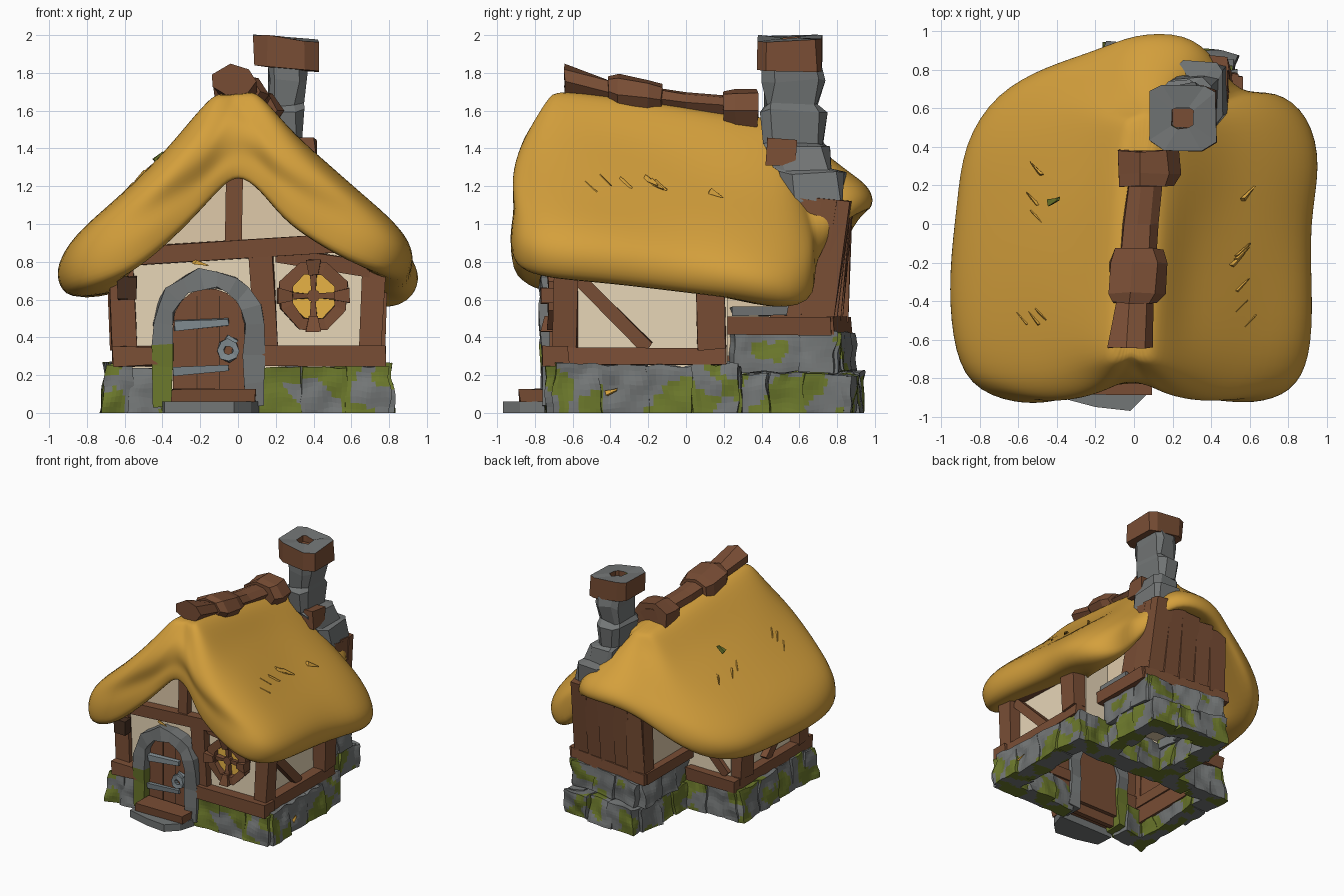
import bpy, bmesh, math, random
from mathutils import Vector, noise

random.seed(7)
if "Cube" in bpy.data.objects:
    bpy.data.objects.remove(bpy.data.objects["Cube"])


def material(name, r, g, b):
    m = bpy.data.materials.new(name)
    m.use_nodes = True
    m.diffuse_color = (r, g, b, 1)
    bsdf = next(n for n in m.node_tree.nodes if n.type == 'BSDF_PRINCIPLED')
    bsdf.inputs["Base Color"].default_value = (r, g, b, 1)
    return m


thatch = material("straw thatch", .66, .35, .045)
timber = material("brown timber", .19, .075, .035)
dark = material("dark wood", .06, .028, .015)
stone = material("grey stone", .17, .18, .18)
moss = material("green moss", .15, .19, .025)
plaster = material("cream plaster", .86, .72, .51)
gable_plaster = material("shaded cream plaster", .74, .59, .4)
iron = material("blue grey iron", .21, .25, .27)
glow = material("amber glass", .8, .45, .06)

FRONT, SIDE = Vector((0, -1, 0)), Vector((1, 0, 0))


def jitter(bm, amount):
    for v in bm.verts:
        v.co += Vector([random.uniform(-amount, amount) for _ in range(3)])


def finish(name, bm, *mats, smooth=False):
    bmesh.ops.recalc_face_normals(bm, faces=bm.faces[:])
    for f in bm.faces:
        f.smooth = smooth
    mesh = bpy.data.meshes.new(name)
    bm.to_mesh(mesh)
    bm.free()
    for m in mats:
        mesh.materials.append(m)
    ob = bpy.data.objects.new(name, mesh)
    bpy.context.collection.objects.link(ob)
    return ob


def prism(name, points, offset, *mats):
    """Solid from a flat outline swept by offset."""
    bm = bmesh.new()
    face = bm.faces.new([bm.verts.new(p) for p in points])
    ext = bmesh.ops.extrude_face_region(bm, geom=[face])["geom"]
    bmesh.ops.translate(bm, vec=offset, verts=[v for v in ext if isinstance(v, bmesh.types.BMVert)])
    return finish(name, bm, *mats)


def beam(name, a, b, width, depth, mat=timber, n=FRONT, taper=1, rough=.008):
    """Hewn bar from a to b; depth is measured along n."""
    a, b = Vector(a), Vector(b)
    side = (b - a).cross(n).normalized()
    bm = bmesh.new()
    bmesh.ops.create_cube(bm, size=1)
    for v in bm.verts:
        t = v.co.z + .5
        s = 1 + (taper - 1) * t
        v.co = a.lerp(b, t) + (side * v.co.x * width + n * v.co.y * depth) * s
    jitter(bm, rough)
    return finish(name, bm, mat)


def box(name, lo, hi, mat, rough=0):
    mid = [(p + q) / 2 for p, q in zip(lo, hi)]
    return beam(name, (mid[0], mid[1], lo[2]), (mid[0], mid[1], hi[2]),
                hi[0] - lo[0], hi[1] - lo[1], mat, rough=rough)


def stones(name, a, b, z, height, count, thick=.14, level=.02):
    """Course of rough mossy blocks from a to b, wider at the foot."""
    a, b = Vector((*a, z)), Vector((*b, z))
    along = (b - a) / count
    out = along.normalized().cross(Vector((0, 0, 1)))
    bm = bmesh.new()
    for i in range(count):
        geom = bmesh.ops.create_cube(bm, size=1)["verts"]
        wide, tall = thick * random.uniform(.85, 1.15), height * random.uniform(.94, 1.03)
        for v in geom:
            x, y, h = v.co
            v.co = a + along * (i + .5 + x * 1.06) + out * y * wide * (1 - .2 * h)
            v.co += Vector([random.uniform(-.022, .022) for _ in "xyz"])
            v.co.z = z + (h + .5) * tall
    bmesh.ops.subdivide_edges(bm, edges=bm.edges[:], cuts=8, use_grid_fill=True)
    for v in bm.verts:
        bump = noise.noise_vector(v.co * 9) * .02
        v.co = (v.co.x + bump.x, v.co.y + bump.y, max(0, v.co.z + bump.z * (v.co.z > .02)))
    for f in bm.faces:
        c = f.calc_center_median()
        f.material_index = int(noise.noise(c * 6.5) - c.z * .35 > level)
    return finish(name, bm, stone, moss)


def frame(name, outer, inner, d0, d1, place, closed, *mats, rough=.008):
    """Band between two outlines, given depth; place maps (u, v, d) to space."""
    bm = bmesh.new()
    rows = [[bm.verts.new(place(*p, d)) for p, d in ((o, d0), (i, d0), (i, d1), (o, d1))]
            for o, i in zip(outer, inner)]
    for k in range(len(rows) - (not closed)):
        p, q = rows[k], rows[(k + 1) % len(rows)]
        for j in range(4):
            bm.faces.new((p[j], p[j - 1], q[j - 1], q[j]))
    if not closed:
        bm.faces.new(rows[0])
        bm.faces.new(rows[-1])
    jitter(bm, rough)
    return finish(name, bm, *mats)


def upright(u, v, d):
    return u, d, v


def circle(cx, cz, r, n, start=0, sweep=math.tau, last=0):
    return [(cx + r * math.cos(start + sweep * i / n), cz + r * math.sin(start + sweep * i / n))
            for i in range(n + last)]


def loft(name, loops, mat, rough):
    """Skin through equal loops of points, capped at both ends."""
    bm = bmesh.new()
    loops = [[bm.verts.new(p) for p in loop] for loop in loops]
    for p, q in zip(loops, loops[1:]):
        for j in range(len(p)):
            bm.faces.new((p[j], p[j - 1], q[j - 1], q[j]))
    bm.faces.new(loops[0])
    bm.faces.new(loops[-1])
    jitter(bm, rough)
    return finish(name, bm, mat)


# Plastered walls with timber lining, gable and rear annex
outline = [(-.58, -.66), (.67, -.66), (.67, .22), (-.58, .22)]
walls = frame("house_walls", outline, [(x * .95, y * .95) for x, y in outline], .86, .12,
              lambda u, v, d: (u, v, d), True, plaster, timber, rough=0)
for p in walls.data.polygons:
    p.material_index = int(p.normal.dot(p.center - Vector((.04, -.22, p.center.z))) < .1)
gable = [(-.58, .84), (.67, .84), (.67, .87), (.02, 1.42), (-.58, .87)]
lining = prism("gable_walls", [(x, -.655, z) for x, z in gable], (0, .87, 0), gable_plaster, timber)
for p in lining.data.polygons:
    p.material_index = int(p.normal.z < -.5)
box("annex_walls", (-.16, .2, .3), (.45, .76, 1.02), gable_plaster)

# Stone footing, higher around the slanted annex
stones("footing_front_left", (-.7, -.67), (-.42, -.67), 0, .25, 2)
stones("footing_front_right", (.12, -.67), (.78, -.67), 0, .25, 3, level=-.05)
stones("footing_right", (.72, -.7), (.72, .26), 0, .26, 4)
stones("footing_left", (-.63, -.7), (-.63, .26), 0, .26, 4)
stones("footing_back", (-.66, .2), (.72, .2), 0, .26, 5)
for z, grow, bare in ((0, .06, .02), (.22, 0, .13)):
    stones("annex_footing_right", (.46, .24), (.46, .78 + grow), z, .21, 3, level=bare)
    stones("annex_footing_left", (-.12, .24), (-.12, .84), z, .21, 3, level=bare)
    stones("annex_footing_back", (-.15, .82 + grow), (.5, .74 + grow), z, .21, 3, level=bare)

# Front timbers
beam("front_sill_left", (-.66, -.69, .3), (-.42, -.69, .3), .1, .14)
beam("front_sill_right", (.12, -.69, .3), (.78, -.69, .3), .1, .14)
beam("middle_post", (.15, -.67, .34), (.12, -.67, .88), .12, .09)
beam("tie_beam", (-.56, -.68, .83), (.6, -.68, .9), .1, .1)
beam("king_post", (-.02, -.67, .9), (-.02, -.67, 1.36), .085, .09)
beam("tie_rail_right", (.2, -.67, .84), (.7, -.67, .76), .08, .07)
box("corbel", (-.64, -.76, .6), (-.54, -.68, .72), dark, .006)

# Side timbers, same pattern left and right
for tag, x, lean in (("right", .7, .02), ("left", -.6, -.02)):
    beam(tag + "_sill", (x, -.74, .3), (x, .22, .3), .1, .13, n=SIDE)
    beam(tag + "_front_post", (x, -.64, .34), (x + lean, -.63, .84), .13, .13)
    beam(tag + "_rear_post", (x, .135, .34), (x + lean, .13, .8), .15, .16)
    beam(tag + "_brace", (x, -.56, .7), (x, -.2, .34), .075, .07, n=SIDE)
    beam(tag + "_wall_plate", (x, -.68, .76), (x, .2, .72), .08, .08, n=SIDE)
beam("back_sill", (-.66, .23, .3), (-.2, .23, .3), .1, .12)
beam("back_brace", (-.55, .22, .36), (-.24, .22, .7), .07, .06)

# Annex timbers and boarded rear wall, flaring back at the top
beam("annex_rail_right", (.49, .2, .46), (.49, .77, .46), .09, .14, n=SIDE)
beam("annex_rail_left", (-.16, .2, .46), (-.16, .85, .46), .09, .14, n=SIDE)
beam("annex_rail_back", (-.22, .82, .46), (.54, .72, .46), .09, .12)
box("annex_ledge", (.44, .24, .51), (.54, .54, .56), stone, .01)
for i in range(5):
    x = -.13 + .14 * i
    beam("rear_board", (x, .82 - .02 * i, .48), (x * .93 + .01, .84, 1.02 + .025 * i), .155, .07)
for y in (.52, .69):
    beam("annex_side_board", (.48, y, .48), (.45, y * .9 + .16, 1.13), .17, .07, n=SIDE)
beam("annex_left_post", (-.17, .79, .48), (-.16, .8, 1), .12, .08, n=SIDE)

# Door with stone arch, hinges, handle and steps
cx, spring = -.155, .47
outlines = []
for r in (.29, .19):
    arc = circle(cx, spring, r, 9, 0, math.pi, 1)
    outlines.append([(cx + r, h) for h in (.04, .16, .3)] + arc + [(cx - r, h) for h in (.36, .24, .04)])
arch = frame("door_arch", *outlines, -.77, -.6, upright, False, stone, moss, rough=.012)
for p in arch.data.polygons:
    p.material_index = int(p.center.x < cx and p.center.z < .34)
prism("door_leaf", [(x, -.7, z) for x, z in outlines[1]], (0, .04, 0), timber)
for x in (-.22, -.1):
    box("door_seam", (x, -.705, .1), (x + .006, -.7, .62), dark)
for z in (.46, .22):
    beam("hinge", (-.34, -.72, z), (-.05, -.72, z + .02), .05, .03, iron, taper=.7, rough=.006)
frame("door_ring", circle(-.05, .33, .06, 8), circle(-.05, .33, .025, 8), -.75, -.71,
      upright, True, iron, rough=.006)
beam("ring_plate", (-.05, -.72, .36), (-.03, -.72, .4), .06, .03, iron)
box("door_step", (-.35, -.88, .06), (.09, -.72, .13), timber, .008)
slab = [(-.4, -.75), (-.39, -.9), (-.2, -.95), (-.02, -.97), (.07, -.88), (.11, -.75)]
prism("stone_slab", [(x, y, 0) for x, y in slab], (0, 0, .06), stone)

# Eight-sided window with crossbars
wx, wz, turn = .4, .62, math.pi / 8
frame("window_frame", circle(wx, wz, .19, 8, turn), circle(wx, wz, .125, 8, turn),
      -.73, -.64, upright, True, timber)
prism("window_glass", [(x, -.68, z) for x, z in circle(wx, wz, .135, 8, turn)], (0, .01, 0), glow)
for dx, dz in ((1, 0), (-1, 0), (0, 1), (0, -1)):
    beam("window_bar", (wx, -.695, wz), (wx + dx * .13, -.695, wz + dz * .13), .02, .03, taper=2, rough=.003)
    beam("frame_peg", (wx + dx * .11, -.72, wz + dz * .11), (wx + dx * .19, -.72, wz + dz * .19),
         .05, .06, taper=1.6, rough=.004)
prism("window_boss", [(x, -.72, z) for x, z in circle(wx, wz, .035, 8)], (0, .04, 0), timber)

# Thatch: ribs fall from the ridge to each rim point (x, y, underside height)
rim = [(0, -.82, 1.27), (.12, -.85, 1.17), (.25, -.9, 1.03), (.42, -.92, .9), (.62, -.93, .8),
       (.82, -.88, .73), (.92, -.7, .71), (.93, -.4, .69), (.91, 0, .64), (.96, .3, .6),
       (.91, .57, .55), (.73, .71, .57), (.54, .66, .78), (.42, .86, 1.04), (.28, .99, 1.07),
       (0, 1, 1.06), (-.2, .9, .98), (-.46, .82, .8), (-.71, .68, .66), (-.88, .42, .61),
       (-.93, .1, .61), (-.96, -.25, .61), (-.95, -.6, .61), (-.87, -.85, .65),
       (-.62, -.94, .73), (-.42, -.92, .87), (-.24, -.88, 1.03), (-.11, -.84, 1.17)]
fall = [(.06, 0), (.15, .03), (.3, .19), (.5, .37), (.73, .55), (.92, .7), (1.01, .83), (1, .95), (.91, 1.02)]


def rib_point(x, y, z, h, v):
    ridge_y = max(-.65, min(.5, y))
    top = Vector((.02 + .06 * ridge_y, ridge_y, 1.62 - .14 * ridge_y))
    spread = min(1, h * 1.7) if y < -.75 and h < .9 else h
    return top + Vector(((x - top.x) * h, (y - top.y) * spread, (z - top.z) * v))


bm = bmesh.new()
ribs = []
for x, y, z in rim:
    pts = [rib_point(x, y, z, h, v) for h, v in fall]
    pts = [p + noise.noise_vector(p * 6) * .025 for p in pts]
    rear = .74 if -.3 < x < .5 else .2
    pts.append(Vector((max(-.56, min(.65, x)), max(-.64, min(rear, y)), z + .05)))
    ribs.append([bm.verts.new(p) for p in pts])
for i, p in enumerate(ribs):
    q = ribs[i - 1]
    for j in range(len(fall)):
        bm.faces.new((p[j], p[j + 1], q[j + 1], q[j]))
bm.faces.new([r[0] for r in ribs])
roof = finish("thatch_roof", bm, thatch, smooth=True)
soften = roof.modifiers.new("soften", 'SUBSURF')
soften.levels = soften.render_levels = 2

# Loose straw tufts on both slopes, stray straws and one leaf
for i in range(14):
    x, y, h = random.choice((-.88, .93)), random.uniform(-.55, .3), random.uniform(.5, .62)
    a, b = (rib_point(x, y + d, .65, h + d, .37 + (h - .5) * .8 + d * .8) for d in (0, .07))
    beam("straw_tuft", a, b + Vector((0, 0, .02)), .035, .02, thatch, n=SIDE, taper=.2, rough=.004)
for a, b in (((-.23, -.74, .8), (-.16, -.74, .78)), ((.81, -.6, .03), (.81, -.53, .06)), ((.81, -.42, .1), (.81, -.37, .12))):
    beam("stray_straw", a, b, .03, .02, thatch, n=Vector((1, -1, 0)).normalized(), taper=.4)
beam("fallen_leaf", (-.44, .11, 1.33), (-.39, .13, 1.38), .03, .03, moss, taper=.6, rough=.004)


def log(name, rings):
    """Flattened log along y through (y, x, z, half width) rings."""
    loft(name, [[(u, y, z + (v - z) * .68) for u, v in circle(x, z, r, 7)] for y, x, z, r in rings], timber, .008)


# Ridge log with two bindings
log("ridge_log", [(-.64, -.02, 1.76, .125), (-.4, 0, 1.7, .095), (0, .03, 1.64, .09), (.38, .07, 1.61, .09)])
log("front_binding", [(-.41, 0, 1.7, .12), (-.36, .01, 1.69, .15), (-.2, .02, 1.66, .16), (-.13, .02, 1.66, .13)])
log("rear_binding", [(.2, .06, 1.6, .15), (.26, .07, 1.6, .17), (.38, .07, 1.6, .17)])

# Stepped chimney shaft and cap
shaft = [(.9, .35, .68, .12, .13), (1.12, .35, .68, .13, .16), (1.27, .34, .67, .13, .17), (1.29, .31, .62, .12, .15),
         (1.41, .28, .59, .11, .17), (1.43, .25, .57, .09, .15), (1.6, .24, .57, .1, .17), (1.63, .25, .56, .09, .14),
         (1.76, .26, .57, .1, .16), (1.92, .26, .55, .11, .14)]
corners = [(-1, -.7), (-.6, -1), (.6, -1), (1, -.7), (1, .8), (.6, 1), (-.6, 1), (-1, .8)]
loft("chimney_shaft", [[(x + a * w, y + b * d, z) for a, b in corners] for z, x, y, w, d in shaft], stone, .013)
box("chimney_patch", (.3, .42, 1.3), (.41, .58, 1.45), timber, .012)
square = [[(.255 + a * r, .55 + b * r) for a, b in corners] for r in (.172, .055)]
cap = frame("chimney_cap", *square, 1.985, 1.82,
            lambda u, v, d: (u, v, d - (u - .255) * .09), True, timber, stone, moss, rough=.008)
for p in cap.data.polygons:
    p.material_index = 1 if p.normal.z > .5 else 2 * int(p.normal.x > .5 and p.normal.y > .3)
box("flue_floor", (.2, .5, 1.9), (.31, .6, 1.94), timber)
